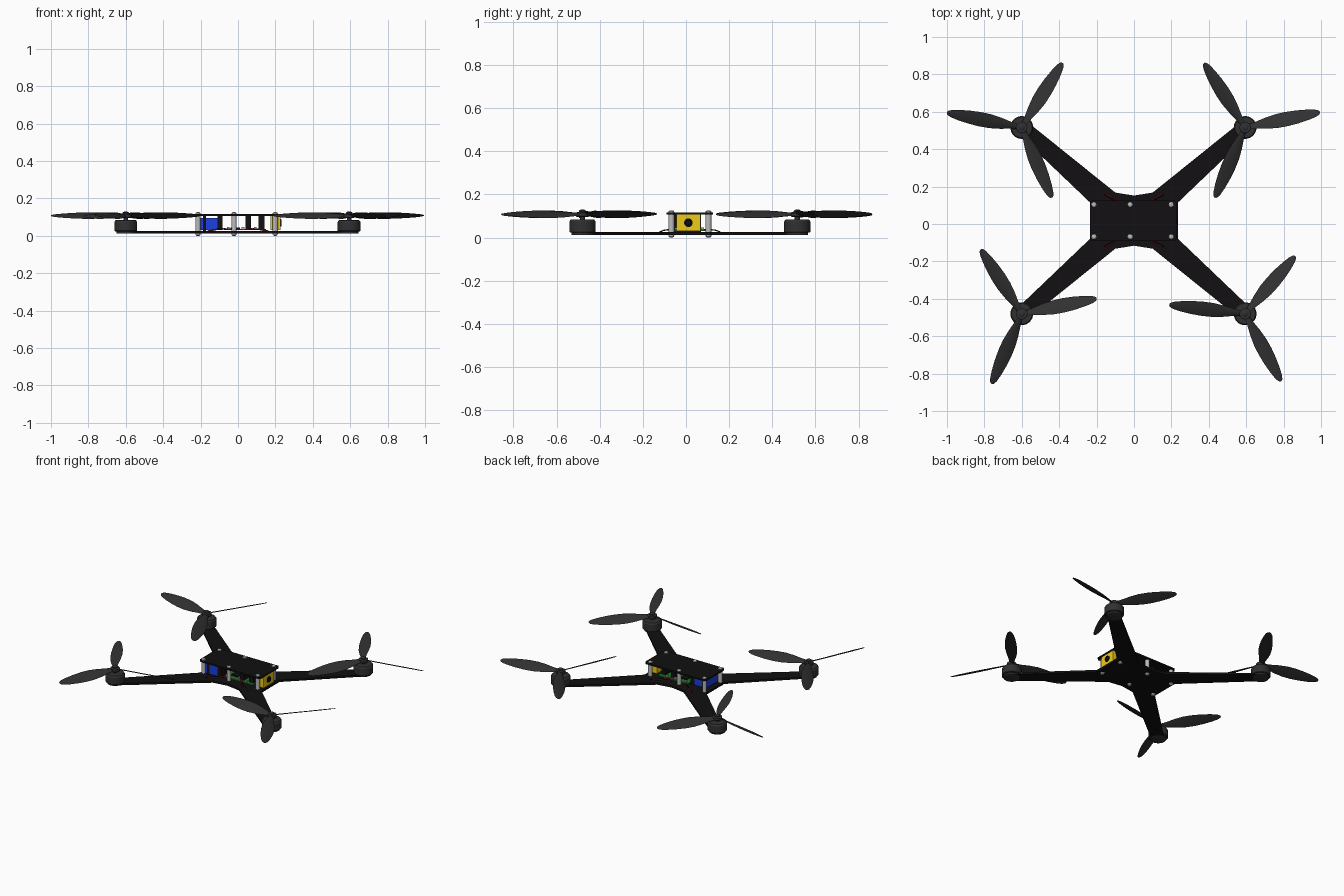
import bpy, bmesh, math
from mathutils import Vector, Matrix

if "Cube" in bpy.data.objects:
    bpy.data.objects.remove(bpy.data.objects["Cube"])

def mat(name, c):
    m = bpy.data.materials.new(name)
    m.diffuse_color = (*c, 1)
    m.use_nodes = True
    m.node_tree.nodes["Principled BSDF"].inputs["Base Color"].default_value = m.diffuse_color
    return m

CARBON = mat("carbon", (0.006, 0.005, 0.006))
DARK = mat("dark_plastic", (0.03, 0.03, 0.03))
METAL = mat("metal", (0.5, 0.5, 0.5))
BLUE = mat("blue", (0.01, 0.05, 0.75))
GREEN = mat("green", (0.01, 0.2, 0.02))
YELLOW = mat("yellow", (0.85, 0.6, 0.01))
RED = mat("red", (0.4, 0.01, 0.01))
CY = 0.018  # y centre of the frame

def finish(name, bm, material, smooth=True):
    bmesh.ops.recalc_face_normals(bm, faces=bm.faces[:])
    me = bpy.data.meshes.new(name)
    bm.to_mesh(me)
    bm.free()
    ob = bpy.data.objects.new(name, me)
    bpy.context.collection.objects.link(ob)
    me.materials.append(material)
    if smooth:
        bpy.ops.object.select_all(action='DESELECT')
        ob.select_set(True)
        bpy.context.view_layer.objects.active = ob
        bpy.ops.object.shade_smooth_by_angle(angle=math.radians(30))
    return ob

def box(name, x, y, z, material):
    bm = bmesh.new()
    bmesh.ops.create_cube(bm, size=1)
    for v in bm.verts:
        v.co = Vector(((a[0] + a[1]) / 2 + c * (a[1] - a[0]) for a, c in zip((x, y, z), v.co)))
    return finish(name, bm, material, False)

def plate(name, pts, z0, z1, material):
    bm = bmesh.new()
    f = bm.faces.new([bm.verts.new((x, y, z0)) for x, y in pts])
    r = bmesh.ops.extrude_face_region(bm, geom=[f])
    bmesh.ops.translate(bm, vec=(0, 0, z1 - z0), verts=[v for v in r["geom"] if isinstance(v, bmesh.types.BMVert)])
    return finish(name, bm, material, False)

def lathe(name, profile, loc, material, n=32, rot=None):
    # closed solid of revolution from (radius, height) points
    bm = bmesh.new()
    rings = [[bm.verts.new((r * math.cos(2 * math.pi * i / n), r * math.sin(2 * math.pi * i / n), z))
              for i in range(n)] for r, z in profile]
    for a, b in zip(rings, rings[1:]):
        for i in range(n):
            bm.faces.new((a[i], a[(i + 1) % n], b[(i + 1) % n], b[i]))
    bm.faces.new(rings[0])
    bm.faces.new(rings[-1])
    if rot:
        bm.transform(rot)
    bm.transform(Matrix.Translation(loc))
    return finish(name, bm, material)

def blade(name, loc, angle, length=0.408):
    # lens-shaped sections (radius fraction, chord, pitch in degrees)
    stations = [(0.05, 0.03, 28), (0.15, 0.042, 27), (0.28, 0.066, 26), (0.42, 0.082, 25), (0.56, 0.084, 24),
                (0.7, 0.076, 23), (0.84, 0.06, 22), (0.94, 0.042, 21), (0.985, 0.025, 20), (1.0, 0.01, 20)]
    bm = bmesh.new()
    rings = []
    for r, c, p in stations:
        p = math.radians(p)
        t = 0.003 + 0.004 * (1 - r)
        ring = []
        for s, h in ((-.5, 0), (-.3, .8), (0, 1), (.3, .7), (.5, 0), (.3, -.3), (0, -.4), (-.3, -.4)):
            w, k = s * c, h * t * 0.7
            ring.append(bm.verts.new((r * length, w * math.cos(p) + k * math.sin(p),
                                      -w * math.sin(p) + k * math.cos(p))))
        rings.append(ring)
    for a, b in zip(rings, rings[1:]):
        for i in range(8):
            bm.faces.new((a[i], a[(i + 1) % 8], b[(i + 1) % 8], b[i]))
    bm.faces.new(rings[0])
    bm.faces.new(rings[-1])
    bm.transform(Matrix.Translation(loc) @ Matrix.Rotation(math.radians(angle), 4, 'Z'))
    return finish(name, bm, DARK)

# X-shaped bottom frame with rounded arm tips
quarter = [(0.235, 0.097)]
arm = math.degrees(math.atan2(0.663, 0.749))
for i in range(9):
    a = math.radians(arm - 90 + i * 22.5)
    quarter.append((0.597 + 0.04 * math.cos(a), 0.498 + 0.04 * math.sin(a)))
quarter += [(0.1, 0.15)]
mid = [(0, 0.134)]
flip = lambda pts, sx, sy: [(x * sx, y * sy) for x, y in pts]
outline = (quarter + mid + flip(quarter, -1, 1)[::-1] + flip(quarter, -1, -1)
           + flip(mid, 1, -1) + flip(quarter, 1, -1)[::-1])
plate("bottom_frame", [(x, y + CY) for x, y in outline], 0.013, 0.026, CARBON)

# Top plate with small corner cuts
c = 0.012
x0, x1, y0, y1 = -0.236, 0.23, -0.09, 0.126
plate("top_plate", [(x0 + c, y0), (x1 - c, y0), (x1, y0 + c), (x1, y1 - c), (x1 - c, y1),
                    (x0 + c, y1), (x0, y1 - c), (x0, y0 + c)], 0.107, 0.117, CARBON)

# Standoffs with bolt heads at both ends
for x in (-0.214, -0.021, 0.199):
    for y in (-0.068, 0.104):
        lathe("standoff", [(0.014, 0.026), (0.014, 0.107)], (x, y, 0), METAL, 16)
        lathe("top_bolt", [(0.014, 0.117), (0.013, 0.122), (0.007, 0.126)], (x, y, 0), METAL, 16)
        lathe("bottom_bolt", [(0.007, 0), (0.013, 0.005), (0.014, 0.013)], (x, y, 0), METAL, 16)

# Motors and three-blade propellers
for mx, my, base in ((-0.6, 0.516, 57.8), (0.594, 0.516, 11.5), (-0.6, -0.48, 11.5), (0.594, -0.48, 298)):
    p = (mx, my, 0)
    lathe("motor_base", [(0.046, 0.011), (0.05, 0.013), (0.05, 0.026)], p, DARK)
    lathe("motor_bell", [(0.058, 0.024), (0.061, 0.027), (0.061, 0.074), (0.055, 0.083), (0.02, 0.085)], p, DARK)
    lathe("motor_shaft", [(0.012, 0.084), (0.012, 0.1)], p, DARK, 16)
    lathe("propeller_hub", [(0.027, 0.096), (0.03, 0.099), (0.03, 0.115), (0.025, 0.118)], p, DARK)
    lathe("propeller_nut", [(0.017, 0.117), (0.017, 0.124), (0.008, 0.13)], p, DARK, 16)
    for off in (0, 111, 235.3):
        blade("propeller_blade", (mx, my, 0.108), base + off)

# Rear battery and its strap
box("battery", (-0.2, -0.11), (-0.067, 0.067), (0.03, 0.096), BLUE)
box("battery_strap", (-0.188, -0.17), (-0.069, 0.069), (0.026, 0.107), CARBON)
box("battery_end", (-0.11, -0.083), (-0.067, 0.067), (0.03, 0.106), CARBON)

# Circuit board with components
box("circuit_board", (-0.075, 0.15), (-0.055, 0.09), (0.03, 0.037), GREEN)
box("board_chip", (-0.04, 0.01), (-0.02, 0.05), (0.037, 0.044), CARBON)
for x in (-0.06, 0.02, 0.085):
    for y in (-0.05, 0.07):
        box("board_terminal", (x, x + 0.014), (y, y + 0.014), (0.037, 0.046), METAL)
box("module_inner", (0.04, 0.07), (-0.035, 0.065), (0.037, 0.107), CARBON)
box("module_outer", (0.11, 0.143), (-0.035, 0.065), (0.037, 0.107), CARBON)

# Camera looking towards +x
box("camera_body", (0.175, 0.226), (-0.045, 0.067), (0.03, 0.106), YELLOW)
turn = Matrix.Rotation(math.pi / 2, 4, 'Y')
lathe("camera_lens", [(0.02, 0), (0.02, 0.006), (0.013, 0.008), (0.01, 0.005)], (0.225, 0.011, 0.069), CARBON, 24, turn)

# Motor leads from the board along each arm
for sx in (-1, 1):
    for sy in (-1, 1):
        for k, m in enumerate((RED, CARBON)):
            cu = bpy.data.curves.new("motor_wire", 'CURVE')
            cu.dimensions = '3D'
            cu.bevel_depth = 0.003
            cu.bevel_resolution = 1
            s = cu.splines.new('NURBS')
            s.use_endpoint_u = True
            s.order_u = 3
            d = k * 0.012
            pts = [(0.04 + d, 0.05, 0.035), (0.07 + d, 0.09, 0.038), (0.11 + d, 0.12, 0.034), (0.15 + d, 0.14, 0.026)]
            s.points.add(3)
            for q, (x, y, z) in zip(s.points, pts):
                q.co = (sx * x, CY + sy * y, z, 1)
            ob = bpy.data.objects.new("motor_wire", cu)
            cu.materials.append(m)
            bpy.context.collection.objects.link(ob)
